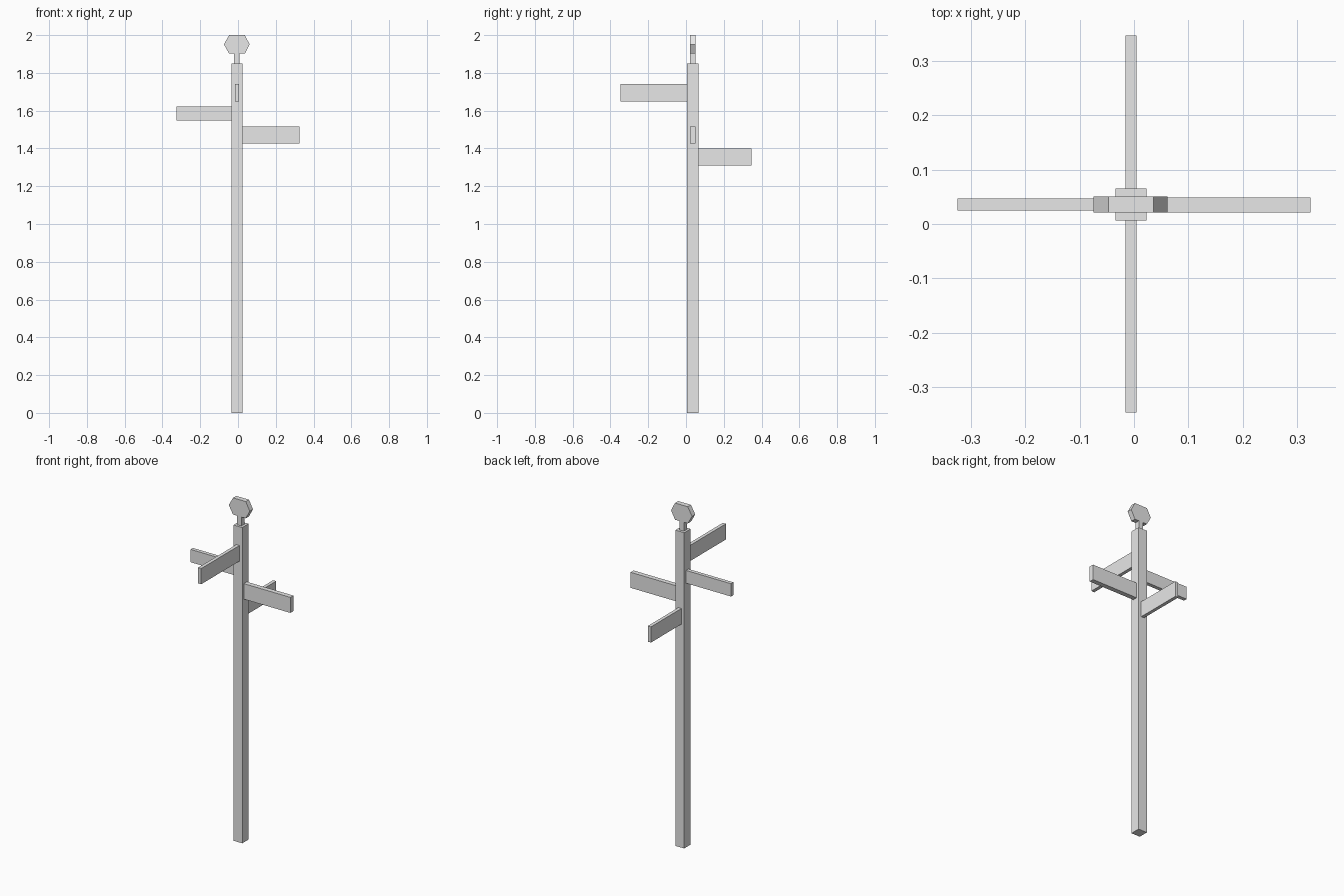
import bpy
import bmesh
from mathutils import Vector

old = bpy.data.objects.get("Cube")
if old:
    bpy.data.objects.remove(old, do_unlink=True)

# One plain grey for the whole signpost
GREY = (0.8, 0.8, 0.8, 1)
grey = bpy.data.materials.new("plain_grey")
grey.use_nodes = True
grey.diffuse_color = GREY
grey.node_tree.nodes["Principled BSDF"].inputs["Base Color"].default_value = GREY


def add_object(name, bm):
    bmesh.ops.recalc_face_normals(bm, faces=bm.faces)
    mesh = bpy.data.meshes.new(name)
    bm.to_mesh(mesh)
    bm.free()
    mesh.materials.append(grey)
    obj = bpy.data.objects.new(name, mesh)
    bpy.context.collection.objects.link(obj)
    return obj


def box(name, x, y, z):
    """Box given by its (low, high) extent on each axis."""
    bm = bmesh.new()
    bmesh.ops.create_cube(bm, size=1)
    low, high = (Vector(c) for c in zip(x, y, z))
    for v in bm.verts:
        v.co = (low + high) / 2 + v.co * (high - low)
    return add_object(name, bm)


def plate(name, profile, y):
    """Flat x-z outline extruded between two depths."""
    bm = bmesh.new()
    face = bm.faces.new([bm.verts.new((px, y[0], pz)) for px, pz in profile])
    new = bmesh.ops.extrude_face_region(bm, geom=[face])["geom"]
    verts = [g for g in new if isinstance(g, bmesh.types.BMVert)]
    bmesh.ops.translate(bm, verts=verts, vec=(0, y[1] - y[0], 0))
    return add_object(name, bm)


# Post
POST_X, POST_Y = (-0.034, 0.023), (0.0065, 0.065)
box("post", POST_X, POST_Y, (0, 1.85))

# Four direction boards, one on each side of the post
BOARD_X = (-0.0155, 0.0045)
box("front_board", BOARD_X, (-0.347, POST_Y[0]), (1.648, 1.74))
box("back_board", BOARD_X, (POST_Y[1], 0.347), (1.309, 1.401))
box("right_board", (-0.325, POST_X[0]), (0.025, 0.047), (1.547, 1.622))
box("left_board", (POST_X[1], 0.325), (0.021, 0.049), (1.425, 1.516))

# Neck and hexagonal finial
FINIAL_Y = (0.021, 0.0505)
box("neck", (-0.021, 0.008), FINIAL_Y, (1.85, 1.902))
plate("hexagon_finial",
      [(-0.0745, 1.951), (-0.047, 1.902), (0.036, 1.902),
       (0.0615, 1.951), (0.036, 2.0), (-0.047, 2.0)], FINIAL_Y)
